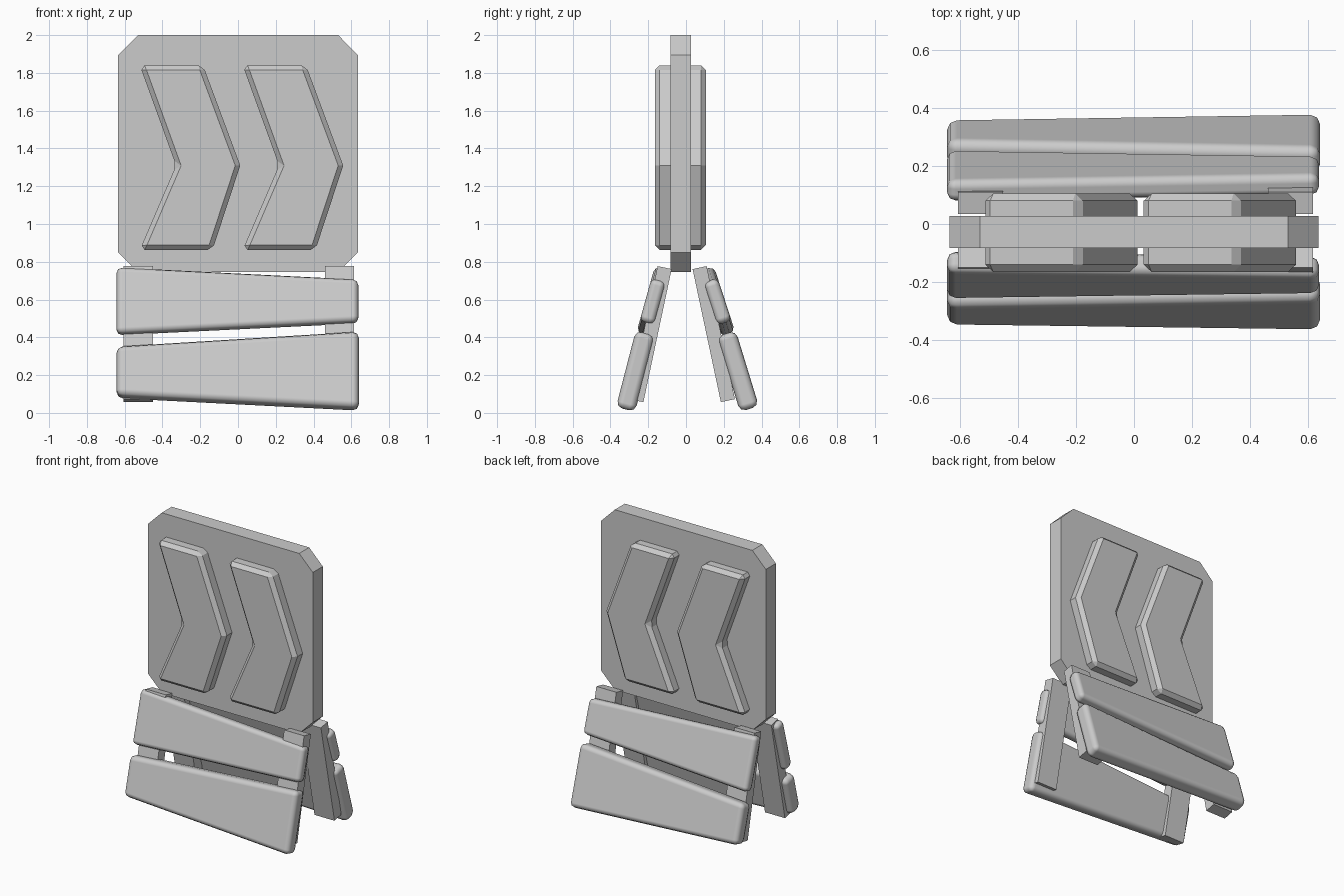
import bpy, bmesh
from math import radians

if "Cube" in bpy.data.objects:
    bpy.data.objects.remove(bpy.data.objects["Cube"])


def prism(name, outline, y0, y1, bevel=0.0, segments=1, loc=(0, 0, 0), tilt=0.0):
    """Extrude an (x, z) outline from y0 to y1, tilt about x, bevel the edges."""
    bm = bmesh.new()
    face = bm.faces.new([bm.verts.new((x, y0, z)) for x, z in outline])
    ext = bmesh.ops.extrude_face_region(bm, geom=[face])
    verts = [v for v in ext["geom"] if isinstance(v, bmesh.types.BMVert)]
    bmesh.ops.translate(bm, verts=verts, vec=(0, y1 - y0, 0))
    bmesh.ops.recalc_face_normals(bm, faces=bm.faces)
    mesh = bpy.data.meshes.new(name)
    bm.to_mesh(mesh)
    bm.free()
    ob = bpy.data.objects.new(name, mesh)
    bpy.context.collection.objects.link(ob)
    ob.location = loc
    ob.rotation_euler.x = radians(tilt)
    if bevel:
        mod = ob.modifiers.new("edge_bevel", "BEVEL")
        mod.width = bevel
        mod.segments = segments
        mod.limit_method = "ANGLE"
        mod.angle_limit = radians(40)
        if segments > 1:
            mesh.shade_smooth()
            mod.harden_normals = True
    return ob


# Sign plate with clipped corners
w, b, t, c = 0.635, 0.745, 2.0, 0.105
prism("sign_plate", [(-w, b + c), (-w + c, b), (w - c, b), (w, b + c),
                     (w, t - c), (w - c, t), (-w + c, t), (-w, t - c)], -0.083, 0.027)

# Chevrons standing proud of both plate faces
chevron = [(-0.52, 1.84), (-0.185, 1.84), (0.012, 1.31),
           (-0.135, 0.863), (-0.52, 0.863), (-0.328, 1.31)]
for i, dx in enumerate((0.0, 0.545)):
    prism(f"chevron_{i + 1}", [(x + dx, z) for x, z in chevron], -0.165, 0.105, 0.025)

# Tapered plank outlines, relative to their centres
upper = [(-0.643, -0.18), (0.637, -0.115), (0.637, 0.12), (-0.643, 0.187)]
lower = [(-0.643, -0.142), (0.64, -0.21), (0.64, 0.212), (-0.643, 0.13)]
leg = [(-0.077, -0.36), (0.077, -0.36), (0.077, 0.36), (-0.077, 0.36)]

# A-frame sides: two planks on two splayed legs each
sides = (("front", -0.176, -15.5, -0.268, -14.5, -0.188, -12),
         ("back", 0.167, 18, 0.275, 17, 0.147, 12))
for side, upper_y, upper_tilt, lower_y, lower_tilt, leg_y, leg_tilt in sides:
    prism(f"{side}_upper_plank", upper, -0.04, 0.04, 0.03, 2,
          (0, upper_y, 0.587), upper_tilt)
    prism(f"{side}_lower_plank", lower, -0.052, 0.052, 0.034, 2,
          (0, lower_y, 0.22), lower_tilt)
    for label, x in (("left", -0.528), ("right", 0.538)):
        prism(f"{side}_{label}_leg", leg, -0.038, 0.038,
              loc=(x, leg_y, 0.417), tilt=leg_tilt)
